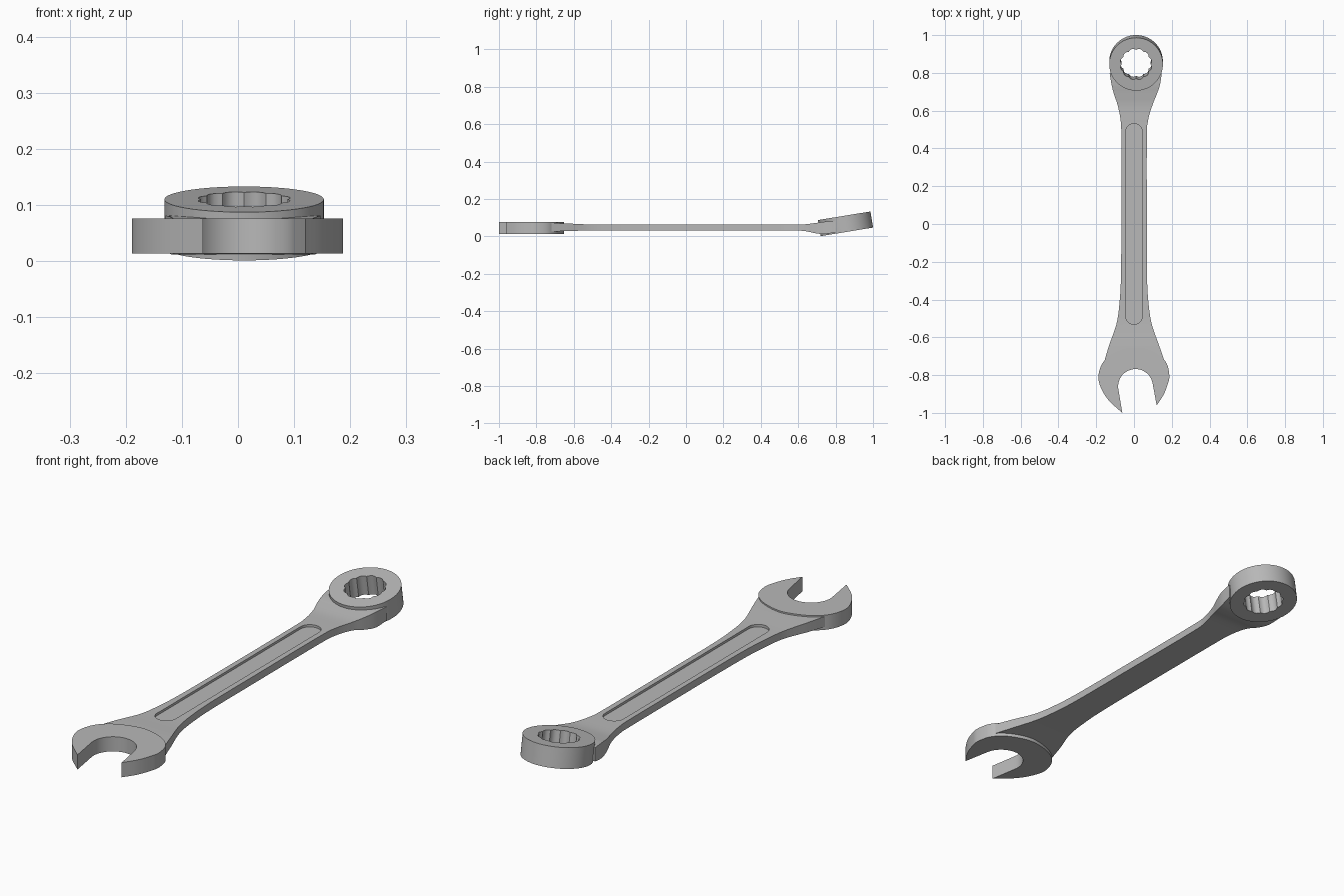
import bpy, bmesh, math
from mathutils import Matrix, Vector

if "Cube" in bpy.data.objects:
    bpy.data.objects.remove(bpy.data.objects["Cube"])

steel = bpy.data.materials.new("steel_grey")
steel.use_nodes = True
GREY = (0.48, 0.48, 0.48, 1)
steel.diffuse_color = GREY
steel.node_tree.nodes["Principled BSDF"].inputs["Base Color"].default_value = GREY


def finish(name, bm):
    bmesh.ops.recalc_face_normals(bm, faces=bm.faces)
    mesh = bpy.data.meshes.new(name)
    bm.to_mesh(mesh)
    bm.free()
    mesh.materials.append(steel)
    obj = bpy.data.objects.new(name, mesh)
    bpy.context.collection.objects.link(obj)
    return obj


def activate(obj):
    bpy.ops.object.select_all(action="DESELECT")
    obj.select_set(True)
    bpy.context.view_layer.objects.active = obj


def smooth(obj):
    activate(obj)
    bpy.ops.object.shade_smooth_by_angle(angle=math.radians(28))


def prism(name, outline, z0, z1):
    bm = bmesh.new()
    face = bm.faces.new([bm.verts.new((x, y, z0)) for x, y in outline])
    top = bmesh.ops.extrude_face_region(bm, geom=[face])["geom"]
    bmesh.ops.translate(bm, vec=(0, 0, z1 - z0),
                        verts=[v for v in top if isinstance(v, bmesh.types.BMVert)])
    return finish(name, bm)


def arc(cx, cy, r, a0, a1, n):
    angles = [math.radians(a0 + (a1 - a0) * i / n) for i in range(n + 1)]
    return [(cx + r * math.cos(a), cy + r * math.sin(a)) for a in angles]


def spline(points, n):
    """Catmull-Rom curve through tuples of any length."""
    p = [Vector(q) for q in [points[0], *points, points[-1]]]
    out = []
    for a, b, c, d in zip(p, p[1:], p[2:], p[3:]):
        for i in range(n):
            t = i / n
            out.append(tuple(b + (c - a) * (t / 2) + (2 * a - 5 * b + 4 * c - d) * (t * t / 2)
                             + (3 * b - a - 3 * c + d) * (t ** 3 / 2)))
    return out + [tuple(points[-1])]


def cut(obj, cutter):
    mod = obj.modifiers.new("cut", "BOOLEAN")
    mod.operation, mod.solver, mod.object = "DIFFERENCE", "EXACT", cutter
    activate(obj)
    bpy.ops.object.modifier_apply(modifier=mod.name)
    bpy.data.objects.remove(cutter)


# Open jaw: curved outer outline, then the slanted slot with a round root
jaw_outer = [(0.12, -0.96), (0.155, -0.907), (0.178, -0.85), (0.187, -0.80), (0.168, -0.73),
             (0.105, -0.678), (0.005, -0.653), (-0.1, -0.68), (-0.162, -0.73),
             (-0.188, -0.80), (-0.178, -0.86), (-0.137, -0.93), (-0.062, -1.0)]
jaw = prism("open_jaw", spline(jaw_outer, 6) + arc(0.008, -0.86, 0.092, 191, 11, 28), 0.013, 0.076)
smooth(jaw)

# Box ring: tilted collar with a twelve-lobed socket
ring_place = Matrix.Translation((0.011, 0.853, 0.067)) @ Matrix.Rotation(math.radians(9.3), 4, "X")
HALF, LOBES, STEPS = 0.0435, 12, 6
lobe = [0.077, 0.0805, 0.083, 0.084, 0.083, 0.0805]
bm = bmesh.new()
loops = []
for outer, z in ((True, -HALF), (True, HALF), (False, HALF), (False, -HALF)):
    loop = []
    for i in range(LOBES * STEPS):
        a = math.tau * i / (LOBES * STEPS)
        r = 0.142 if outer else lobe[i % STEPS]
        loop.append(bm.verts.new((r * math.cos(a), r * math.sin(a), z)))
    loops.append(loop)
for la, lb in zip(loops, loops[1:] + loops[:1]):
    for i in range(len(la)):
        j = (i + 1) % len(la)
        bm.faces.new((la[i], la[j], lb[j], lb[i]))
ring = finish("box_ring", bm)
ring.data.transform(ring_place)
smooth(ring)

# Handle: loft of rectangular sections (y, left x, right x, bottom z, top z)
sections = [(-0.73, -0.158, 0.163, 0.026, 0.071), (-0.64, -0.131, 0.132, 0.028, 0.069),
            (-0.53, -0.093, 0.094, 0.031, 0.064), (-0.42, -0.077, 0.077, 0.031, 0.063),
            (-0.28, -0.069, 0.069, 0.031, 0.063), (0, -0.067, 0.068, 0.031, 0.063),
            (0.45, -0.067, 0.068, 0.031, 0.063), (0.55, -0.071, 0.075, 0.031, 0.063),
            (0.63, -0.087, 0.098, 0.029, 0.064), (0.69, -0.107, 0.122, 0.017, 0.071),
            (0.74, -0.119, 0.138, 0.012, 0.078), (0.8, -0.129, 0.147, 0.022, 0.081)]
bm = bmesh.new()
rows = []
for y, xl, xr, zb, zt in spline(sections, 6):
    rows.append([bm.verts.new(c) for c in ((xl, y, zb), (xr, y, zb), (xr, y, zt), (xl, y, zt))])
for ra, rb in zip(rows, rows[1:]):
    for i in range(4):
        j = (i + 1) % 4
        bm.faces.new((ra[i], ra[j], rb[j], rb[i]))
bm.faces.new(rows[0])
bm.faces.new(rows[-1])
long_edges = [e for e in bm.edges if len(e.link_faces) == 2 and e.calc_face_angle() > 1
              and abs(e.verts[0].co.y - e.verts[1].co.y) > 0.001]
bmesh.ops.bevel(bm, geom=long_edges, offset=0.004, segments=2, profile=0.5, affect="EDGES")
handle = finish("handle", bm)

# Long round-ended recess in the top of the handle
recess = arc(0, 0.487, 0.044, 0, 180, 16) + arc(0, -0.487, 0.044, 180, 360, 16)
cut(handle, prism("recess_cutter", recess, 0.053, 0.2))

# Clear the neck out of the socket
socket = prism("socket_cutter", arc(0, 0, 0.11, 0, 350, 35), -0.2, 0.2)
socket.data.transform(ring_place)
cut(handle, socket)
smooth(handle)
